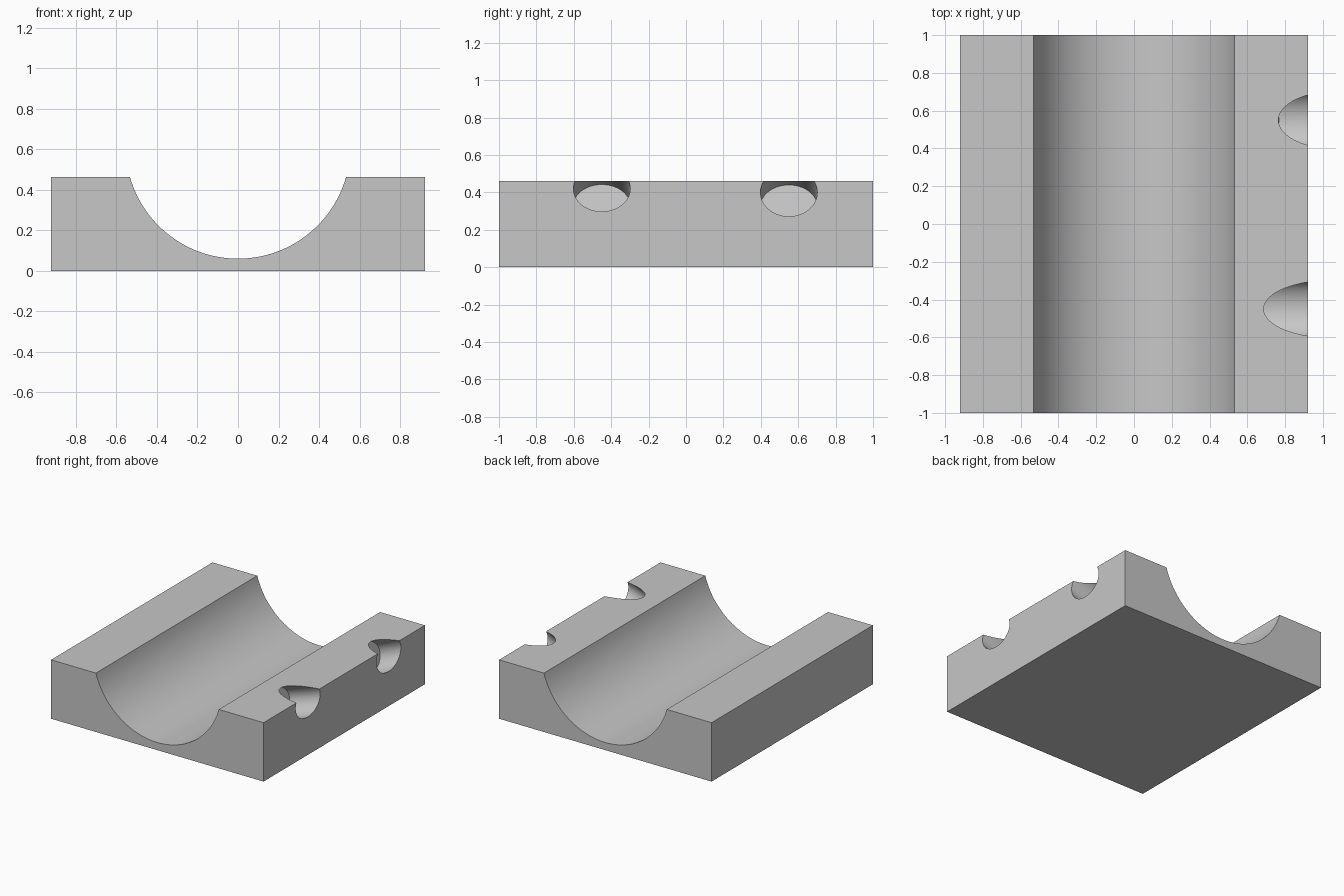
import bpy
import bmesh
from math import asin, cos, pi, radians, sin

old = bpy.data.objects.get("Cube")
if old:
    bpy.data.objects.remove(old, do_unlink=True)

HALF_W, HALF_L, HEIGHT = 0.922, 1.0, 0.462
FLOOR, LIP = 0.06, 0.533

grey = bpy.data.materials.new("plain grey")
grey.use_nodes = True
colour = (0.57, 0.57, 0.57, 1)
grey.diffuse_color = colour
grey.node_tree.nodes["Principled BSDF"].inputs["Base Color"].default_value = colour


def prism(name, start, end):
    """Solid joining two matching rings of points."""
    bm = bmesh.new()
    a = [bm.verts.new(p) for p in start]
    b = [bm.verts.new(p) for p in end]
    bm.faces.new(a)
    bm.faces.new(b[::-1])
    for i in range(len(a)):
        j = (i + 1) % len(a)
        bm.faces.new((a[j], a[i], b[i], b[j]))
    bmesh.ops.recalc_face_normals(bm, faces=bm.faces)
    mesh = bpy.data.meshes.new(name)
    bm.to_mesh(mesh)
    bm.free()
    mesh.materials.append(grey)
    obj = bpy.data.objects.new(name, mesh)
    bpy.context.collection.objects.link(obj)
    return obj


# Block with a round channel running from front to back
depth = HEIGHT - FLOOR
radius = (LIP ** 2 + depth ** 2) / (2 * depth)
sweep = pi / 2 + asin((radius - depth) / -radius)
steps = 64
profile = [(-HALF_W, HEIGHT), (-HALF_W, 0), (HALF_W, 0), (HALF_W, HEIGHT)]
for i in range(steps + 1):
    t = sweep * (1 - 2 * i / steps)
    profile.append((radius * sin(t), FLOOR + radius * (1 - cos(t))))
block = prism("channel_block",
              [(x, -HALF_L, z) for x, z in profile],
              [(x, HALF_L, z) for x, z in profile])


def notch(name, y, z, half_height, slope, top_x):
    """Oval blind hole sloping down into the side, with a leaning end wall."""
    lean, wall_top, reach = 0.235, 0.44, 0.3
    outer, inner = [], []
    for i in range(64):
        a = 2 * pi * i / 64
        py, pz = y + 0.152 * cos(a), z + half_height * sin(a)
        t = (HALF_W - top_x - lean * (wall_top - pz)) / (1 + lean * slope)
        outer.append((HALF_W + reach, py, pz + slope * reach))
        inner.append((HALF_W - t, py, pz - slope * t))
    return prism(name, outer, inner)


# Side notches
cutters = [notch("front_notch_cutter", -0.45, 0.42, 0.122, 0.34, 0.628),
           notch("back_notch_cutter", 0.55, 0.40, 0.128, 0.42, 0.712)]
for cutter in cutters:
    cutter.hide_render = True
    mod = block.modifiers.new(cutter.name, "BOOLEAN")
    mod.operation = "DIFFERENCE"
    mod.solver = "EXACT"
    mod.object = cutter

# Bake the cuts and remove the cutters
graph = bpy.context.evaluated_depsgraph_get()
baked = bpy.data.meshes.new_from_object(block.evaluated_get(graph))
block.modifiers.clear()
block.data = baked
for cutter in cutters:
    bpy.data.objects.remove(cutter, do_unlink=True)

bpy.ops.object.select_all(action="DESELECT")
block.select_set(True)
bpy.context.view_layer.objects.active = block
bpy.ops.object.shade_smooth_by_angle(angle=radians(25))
